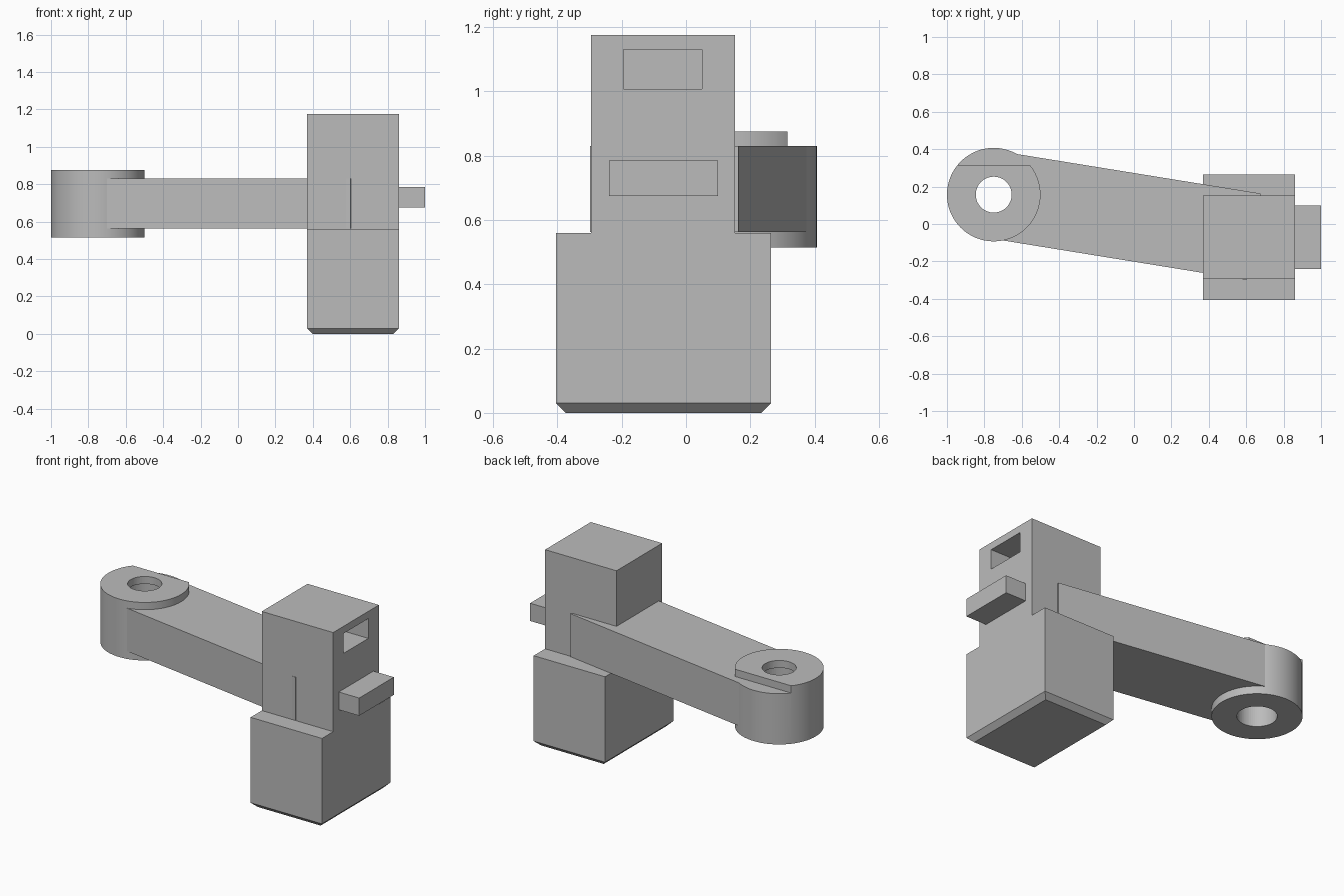
import bpy, bmesh, math
from mathutils import Matrix, Vector

if "Cube" in bpy.data.objects:
    bpy.data.objects.remove(bpy.data.objects["Cube"])

grey = bpy.data.materials.new("plain grey")
grey.diffuse_color = (0.5, 0.5, 0.5, 1)
grey.use_nodes = True
grey.node_tree.nodes["Principled BSDF"].inputs["Base Color"].default_value = grey.diffuse_color


def finish(bm, name, helper=False):
    me = bpy.data.meshes.new(name)
    bm.to_mesh(me)
    bm.free()
    me.materials.append(grey)
    ob = bpy.data.objects.new(name, me)
    bpy.context.collection.objects.link(ob)
    if helper:
        ob.hide_render = True
        ob.hide_set(True)
    return ob


def box(name, x, y, z, helper=False):
    bm = bmesh.new()
    size = [b - a for a, b in (x, y, z)]
    mid = [(a + b) / 2 for a, b in (x, y, z)]
    bmesh.ops.create_cube(bm, size=1, matrix=Matrix.Translation(mid) @ Matrix.Diagonal((*size, 1)))
    return finish(bm, name, helper)


def cylinder(name, r, z0, z1, helper=False):
    bm = bmesh.new()
    bmesh.ops.create_cone(bm, cap_ends=True, segments=64, radius1=r, radius2=r, depth=z1 - z0,
                          matrix=Matrix.Translation((CX, CY, (z0 + z1) / 2)))
    return finish(bm, name, helper)


def boolean(ob, other, op='DIFFERENCE'):
    m = ob.modifiers.new(op.lower(), 'BOOLEAN')
    m.operation, m.solver, m.object = op, 'EXACT', other


CX, CY = -0.75, 0.157           # hub axis
ARM_Z = (0.563, 0.83)

# Lower block with a chamfered bottom rim
base = box("lower_block", (0.37, 0.86), (-0.405, 0.265), (0, 0.56))
bm = bmesh.new()
bm.from_mesh(base.data)
rim = [e for e in bm.edges if all(v.co.z < 0.01 for v in e.verts)]
bmesh.ops.bevel(bm, geom=rim, offset=0.03, segments=1, affect='EDGES')
bm.to_mesh(base.data)
bm.free()

# Upper block with a pocket in its right face
upper = box("upper_block", (0.37, 0.86), (-0.295, 0.153), (0.56, 1.175))
boolean(upper, box("pocket_cutter", (0.56, 0.9), (-0.195, 0.05), (1.007, 1.13), True))

# Tab on the right face
box("side_tab", (0.85, 1.0), (-0.24, 0.1), (0.675, 0.785))

# Slanted arm from the hub axis into the upper block
arm = box("arm", (0, 1.408), (-0.234, 0.234), ARM_Z)
arm.data.transform(Matrix.Translation((CX, CY, 0)) @ Matrix.Rotation(math.radians(-9.2), 4, 'Z'))

# Hub: full disc, topped by a rim with its rear cut flat
hub = cylinder("hub", 0.25, 0.515, 0.875)
boolean(hub, box("flat_cutter", (-1.2, -0.3), (0.316, 0.6), (0.83, 1.0), True))

# Stepped bore: narrow at the top lip, wider below
lip = cylinder("lip_cutter", 0.096, 0.75, 1.0, True)
bore = cylinder("bore_cutter", 0.111, 0.4, 0.829, True)
for part in (hub, arm):
    boolean(part, lip)
    boolean(part, bore)

# Smooth the round walls, keep corners sharp
bpy.ops.object.select_all(action='DESELECT')
hub.select_set(True)
arm.select_set(True)
bpy.context.view_layer.objects.active = hub
bpy.ops.object.shade_smooth_by_angle(angle=math.radians(30))
